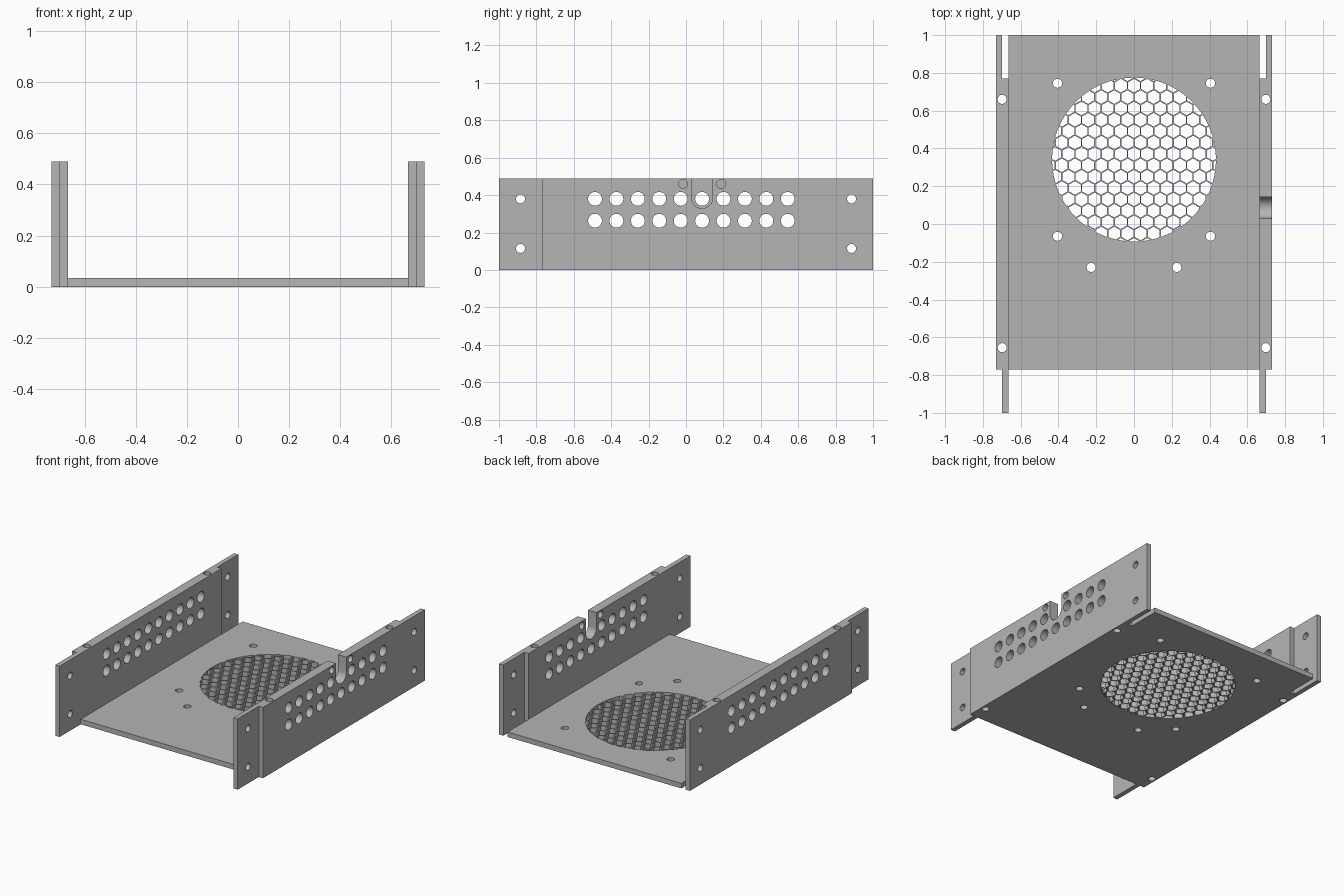
import bpy, bmesh
from math import cos, sin, pi, sqrt, radians
from mathutils import Vector

cube = bpy.data.objects.get("Cube")
if cube:
    bpy.data.objects.remove(cube, do_unlink=True)

GREY = (0.46, 0.46, 0.46, 1)
metal = bpy.data.materials.new("plain grey")
metal.use_nodes = True
metal.diffuse_color = GREY
metal.node_tree.nodes["Principled BSDF"].inputs["Base Color"].default_value = GREY

HEIGHT, FLOOR = 0.49, 0.035          # wall height, floor thickness
INNER, MID, OUTER = 0.665, 0.698, 0.73   # wall planes in x
STEP = 0.77                          # where the half-thickness tabs begin
SMALL, VENT = 0.024, 0.037           # hole radii


def circle(u, v, r, n=32, start=0.0):
    return [(u + r * cos(start + 2 * pi * i / n), v + r * sin(start + 2 * pi * i / n))
            for i in range(n)]


def prism(bm, outline, lo, hi, axis="z"):
    """Extrude an outline: (x, y) along z, or (y, z) along x."""
    place = (lambda u, v: (u, v, lo)) if axis == "z" else (lambda u, v: (lo, u, v))
    face = bm.faces.new([bm.verts.new(place(u, v)) for u, v in outline])
    top = bmesh.ops.extrude_face_region(bm, geom=[face])["geom"]
    move = Vector((0, 0, hi - lo)) if axis == "z" else Vector((hi - lo, 0, 0))
    bmesh.ops.translate(bm, vec=move, verts=[e for e in top if isinstance(e, bmesh.types.BMVert)])


def make(name, bm):
    bmesh.ops.recalc_face_normals(bm, faces=bm.faces)
    mesh = bpy.data.meshes.new(name)
    bm.to_mesh(mesh)
    bm.free()
    mesh.materials.append(metal)
    obj = bpy.data.objects.new(name, mesh)
    bpy.context.collection.objects.link(obj)
    return obj


def boolean(obj, cutter, operation="DIFFERENCE"):
    """Apply a boolean and discard the cutter."""
    mod = obj.modifiers.new("cut", "BOOLEAN")
    mod.operation, mod.solver, mod.object = operation, "EXACT", cutter
    graph = bpy.context.evaluated_depsgraph_get()
    mesh = bpy.data.meshes.new_from_object(obj.evaluated_get(graph))
    obj.modifiers.clear()
    obj.data = mesh
    bpy.data.objects.remove(cutter, do_unlink=True)


def finish(obj):
    bpy.ops.object.select_all(action="DESELECT")
    obj.select_set(True)
    bpy.context.view_layer.objects.active = obj
    bpy.ops.object.shade_smooth_by_angle(angle=radians(30))


# Floor plate
bm = bmesh.new()
prism(bm, [(-INNER, -STEP), (INNER, -STEP), (INNER, 1), (-INNER, 1)], 0, FLOOR)
floor = make("floor_plate", bm)

# Honeycomb fan grille, trimmed to a circle
FAN_Y, FAN_R, PITCH, WEB = 0.341, 0.434, 0.0695, 0.007
row_step = PITCH * sqrt(3) / 2
bm = bmesh.new()
for row in range(-8, 9):
    for col in range(-8, 9):
        x = (col + 0.5 * (row % 2)) * PITCH
        y = FAN_Y + (row + 0.5) * row_step
        if (x * x + (y - FAN_Y) ** 2) ** 0.5 < FAN_R + 0.03:
            prism(bm, circle(x, y, (PITCH - WEB) / sqrt(3), 6, pi / 6), -0.05, 0.1)
cells = make("grille_cutter", bm)
bm = bmesh.new()
prism(bm, circle(0, FAN_Y, FAN_R, 64), -0.04, 0.09)
boolean(cells, make("grille_rim", bm), "INTERSECT")
boolean(floor, cells)

# Mounting holes in the floor
bm = bmesh.new()
for side in (-1, 1):
    for x, y in ((0.405, 0.745), (0.405, -0.065), (0.227, -0.23)):
        prism(bm, circle(side * x, y, SMALL), -0.05, 0.1)
boolean(floor, make("floor_hole_cutter", bm))
finish(floor)

# Side walls with half-thickness end tabs
NOTCH_Y, NOTCH_R, NOTCH_Z = 0.086, 0.056, 0.385
for side, name in ((1, "left_wall"), (-1, "right_wall")):
    plan = [(INNER, -1), (MID, -1), (MID, -STEP), (OUTER, -STEP),
            (OUTER, 1), (MID, 1), (MID, STEP), (INNER, STEP)]
    bm = bmesh.new()
    prism(bm, [(side * x, y) for x, y in plan], 0, HEIGHT)
    wall = make(name, bm)

    bm = bmesh.new()
    lo, hi = sorted((side * 0.6, side * 0.8))
    # Two rows of vent holes
    for i in range(10):
        for z in (0.263, 0.38):
            if not (side == 1 and i == 5 and z > 0.3):   # taken by the notch
                prism(bm, circle(NOTCH_Y + (i - 5) * 0.1145, z, VENT), lo, hi, "x")
    # Screw holes in the tabs and down through the wall
    for y in (-0.885, 0.885):
        for z in (0.115, 0.38):
            prism(bm, circle(y, z, SMALL), lo, hi, "x")
    for y in (-0.655, 0.66):
        prism(bm, circle(side * MID, y, SMALL), -0.1, 0.6)
    # Cable notch with a screw hole on each side
    if side == 1:
        arc = [(NOTCH_Y + NOTCH_R * cos(a), NOTCH_Z + NOTCH_R * sin(a))
               for a in (pi + pi * i / 20 for i in range(21))]
        prism(bm, arc + [(NOTCH_Y + NOTCH_R, 0.6), (NOTCH_Y - NOTCH_R, 0.6)], lo, hi, "x")
        for dy in (-0.102, 0.102):
            prism(bm, circle(NOTCH_Y + dy, 0.46, SMALL), lo, hi, "x")
    boolean(wall, make("wall_cutter", bm))
    finish(wall)
